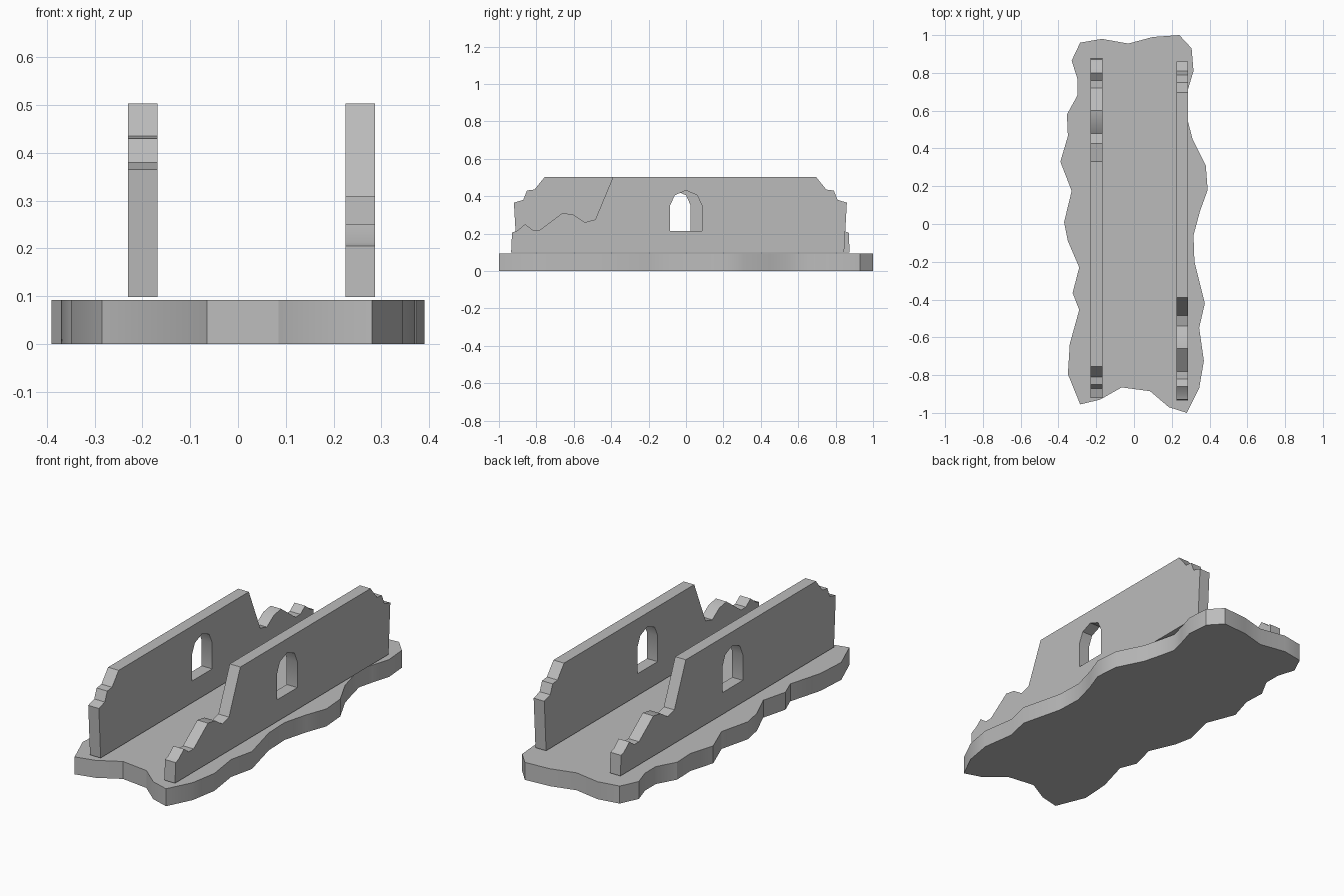
import bpy
import bmesh
import math
from mathutils import Matrix, Vector

# Remove only the default object
default_cube = bpy.data.objects.get("Cube")
if default_cube:
    bpy.data.objects.remove(default_cube, do_unlink=True)

# Single stone colour
stone = bpy.data.materials.new("stone grey")
stone.use_nodes = True
stone_colour = (0.5, 0.5, 0.5, 1)
stone.diffuse_color = stone_colour
stone.node_tree.nodes["Principled BSDF"].inputs["Base Color"].default_value = stone_colour


def extrude_profile(name, loops, depth, placement):
    """Fill an outline (with optional holes), extrude it and place it."""
    bm = bmesh.new()
    edges = []
    for loop in loops:
        verts = [bm.verts.new((u, v, 0)) for u, v in loop]
        for i, vert in enumerate(verts):
            edges.append(bm.edges.new((verts[i - 1], vert)))
    bmesh.ops.triangle_fill(bm, edges=edges, use_beauty=True)
    extruded = bmesh.ops.extrude_face_region(bm, geom=bm.faces[:], use_keep_orig=True)
    moved = [item for item in extruded["geom"] if isinstance(item, bmesh.types.BMVert)]
    bmesh.ops.translate(bm, verts=moved, vec=(0, 0, depth))
    bmesh.ops.recalc_face_normals(bm, faces=bm.faces[:])
    bmesh.ops.transform(bm, matrix=placement, verts=bm.verts[:])

    mesh = bpy.data.meshes.new(name)
    bm.to_mesh(mesh)
    bm.free()
    mesh.materials.append(stone)
    mesh.shade_smooth()
    mesh.set_sharp_from_angle(angle=math.radians(30))
    part = bpy.data.objects.new(name, mesh)
    bpy.context.collection.objects.link(part)
    return part


# Ground slab: ragged outline seen from above
slab_outline = [
    (-.285, .96), (-.17, .98), (-.03, .955), (.1, .99), (.24, 1), (.305, .93),
    (.315, .81), (.285, .71), (.265, .63), (.285, .545), (.31, .45), (.38, .31),
    (.39, .18), (.35, .07), (.315, -.06), (.32, -.2), (.375, -.42), (.345, -.55),
    (.37, -.725), (.345, -.87), (.28, -1), (.185, -.97), (.085, -.885),
    (-.065, -.865), (-.18, -.93), (-.285, -.955), (-.35, -.795), (-.34, -.635),
    (-.29, -.455), (-.325, -.365), (-.29, -.23), (-.35, -.09), (-.37, .01),
    (-.33, .175), (-.39, .33), (-.35, .465), (-.355, .58), (-.3, .68),
    (-.3, .77), (-.33, .865),
]
extrude_profile("ground_slab", [slab_outline], .092, Matrix.Identity(4))

# Ruined wall: broken low end, level top, stepped far end
bottom, top = .098, .503
wall_outline = [
    (-.935, bottom), (-.93, .205), (-.905, .213), (-.86, .25), (-.82, .22),
    (-.78, .22), (-.66, .31), (-.6, .3), (-.54, .26), (-.485, .275),
    (-.39, top), (.695, top), (.75, .435), (.79, .43), (.81, .38),
    (.86, .365), (.845, bottom),
]

# Arched window opening
window_outline = [
    (-.085, .213), (.085, .213), (.085, .35), (.06, .405),
    (0, .43), (-.06, .405), (-.085, .35),
]

# Profile axes (u, v, depth) become (y, z, x)
upright = Matrix(((0, 0, 1, 0), (1, 0, 0, 0), (0, 1, 0, 0), (0, 0, 0, 1)))
half_turn = Matrix.Rotation(math.pi, 4, "Z")
thickness = .062

# Two identical walls, the second turned end for end
for name, corner, turn in (
    ("left_wall", Vector((.225, 0, 0)), Matrix.Identity(4)),
    ("right_wall", Vector((-.168, -.06, 0)), half_turn),
):
    placement = Matrix.Translation(corner) @ turn @ upright
    extrude_profile(name, [wall_outline, window_outline], thickness, placement)
